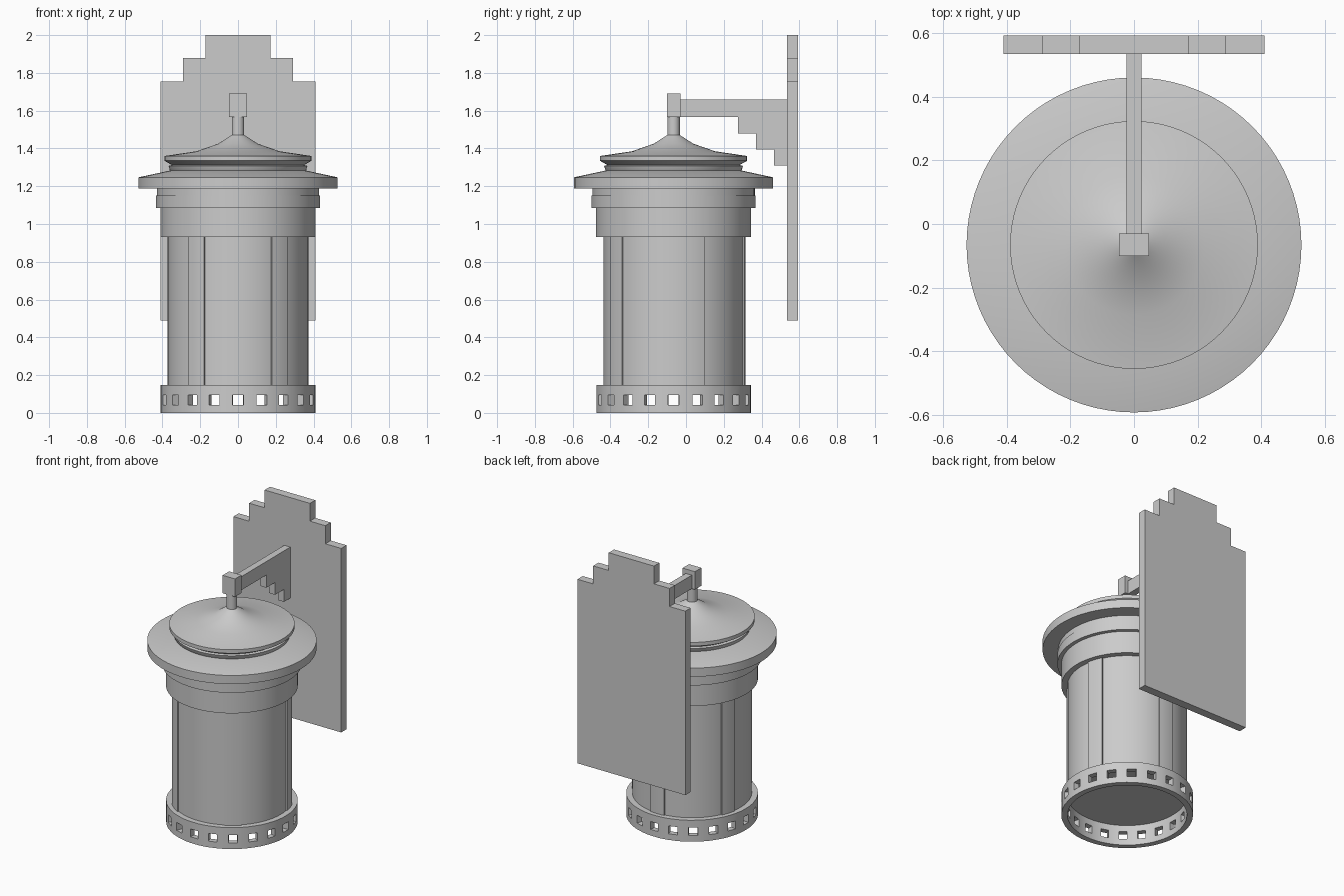
import bpy, bmesh, math

if "Cube" in bpy.data.objects:
    bpy.data.objects.remove(bpy.data.objects["Cube"])

CY = -0.066  # lantern axis sits in front of the wall plate

metal = bpy.data.materials.new("grey_metal")
metal.diffuse_color = (0.6, 0.6, 0.6, 1)
metal.use_nodes = True
metal.node_tree.nodes["Principled BSDF"].inputs["Base Color"].default_value = metal.diffuse_color


def finish(name, bm, smooth=True):
    bmesh.ops.remove_doubles(bm, verts=bm.verts, dist=1e-5)
    bmesh.ops.recalc_face_normals(bm, faces=bm.faces)
    me = bpy.data.meshes.new(name)
    bm.to_mesh(me)
    bm.free()
    me.materials.append(metal)
    ob = bpy.data.objects.new(name, me)
    bpy.context.collection.objects.link(ob)
    if smooth:
        bpy.ops.object.select_all(action='DESELECT')
        ob.select_set(True)
        bpy.context.view_layer.objects.active = ob
        bpy.ops.object.shade_smooth_by_angle(angle=math.radians(25))
    return ob


def polar(r, a, z):
    return (r * math.sin(a), CY - r * math.cos(a), z)


def lathe(name, profile, n=80):
    """Closed solid of revolution from (radius, z) points, bottom to top."""
    bm = bmesh.new()
    rings = [[bm.verts.new(polar(r, 2 * math.pi * i / n, z)) for i in range(n)]
             for r, z in profile]
    for lo, hi in zip(rings, rings[1:]):
        for i in range(n):
            j = (i + 1) % n
            bm.faces.new((lo[i], lo[j], hi[j], hi[i]))
    bm.faces.new(rings[0])
    bm.faces.new(rings[-1])
    return finish(name, bm)


def cell_ring(name, r0, r1, angles, zs, solid):
    """Hollow ring of cells; solid(i, k) decides which cells are filled."""
    bm = bmesh.new()
    n, m = len(angles), len(zs) - 1

    def filled(i, k):
        return 0 <= k < m and solid(i % n, k)

    def quad(*pts):
        bm.faces.new([bm.verts.new(polar(*p)) for p in pts])

    for i in range(n):
        a, b = angles[i], angles[(i + 1) % n]
        for k in range(m):
            if not filled(i, k):
                continue
            c, d = zs[k], zs[k + 1]
            for r in (r0, r1):
                quad((r, a, c), (r, b, c), (r, b, d), (r, a, d))
            for di, t in ((-1, a), (1, b)):
                if not filled(i + di, k):
                    quad((r0, t, c), (r1, t, c), (r1, t, d), (r0, t, d))
            for dk, z in ((-1, c), (1, d)):
                if not filled(i, k + dk):
                    quad((r0, a, z), (r1, a, z), (r1, b, z), (r0, b, z))
    return finish(name, bm)


def prism(name, outline, axis, lo, hi):
    """Extrude a 2D outline along x (outline in y, z) or y (outline in x, z)."""
    bm = bmesh.new()

    def at(t):
        return [bm.verts.new((t, u, v) if axis == 'x' else (u, t, v))
                for u, v in outline]
    A, B = at(lo), at(hi)
    bm.faces.new(A)
    bm.faces.new(B)
    for i in range(len(A)):
        j = (i + 1) % len(A)
        bm.faces.new((A[i], A[j], B[j], B[i]))
    return finish(name, bm, smooth=False)


# Base ring pierced by twenty square windows
half = 0.07
step = math.radians(18)
angles = [s * step + o for s in range(20)
          for o in (-half, half, half + (step - 2 * half) / 3,
                    half + (step - 2 * half) * 2 / 3)]
cell_ring("base_ring", 0.372, 0.41, angles, (0, 0.042, 0.096, 0.147),
          lambda i, k: not (i % 4 == 0 and k == 1))

# Glass cylinder and five raised upright bars
lathe("glass_cylinder", [(0.372, 0.14), (0.372, 0.94)])
w = math.radians(15.7)
angles = [math.radians(36 + 72 * s) - w / 2 + w * o / 4
          for s in range(5) for o in range(5)]
cell_ring("upright_bars", 0.36, 0.38, angles, (0.145, 0.932),
          lambda i, k: i % 5 < 4)

# Collar, band and wide brim
lathe("collar_and_brim", [
    (0.41, 0.932), (0.41, 1.085), (0.435, 1.085), (0.435, 1.15), (0.43, 1.15),
    (0.43, 1.188), (0.527, 1.188), (0.527, 1.247), (0.36, 1.283)])

# Domed lid with a grooved neck
lathe("lid", [
    (0.35, 1.27), (0.36, 1.283), (0.368, 1.308), (0.35, 1.312), (0.36, 1.318),
    (0.39, 1.335), (0.39, 1.36), (0.22, 1.385), (0.105, 1.425), (0.035, 1.47)])

# Stem and square knob
lathe("stem", [(0.033, 1.46), (0.033, 1.57)], 32)
prism("knob", [(-0.1, 1.567), (-0.03, 1.567), (-0.03, 1.69), (-0.1, 1.69)],
      'x', -0.047, 0.047)

# Arm with stepped bracket
prism("arm_bracket", [
    (-0.032, 1.567), (0.275, 1.567), (0.275, 1.48), (0.37, 1.48), (0.37, 1.395),
    (0.466, 1.395), (0.466, 1.31), (0.536, 1.31), (0.536, 1.66), (-0.032, 1.66)],
    'x', -0.023, 0.023)

# Stepped wall plate
side = [(0.41, 0.49), (0.41, 1.754), (0.29, 1.754), (0.29, 1.878),
        (0.172, 1.878), (0.172, 2.0)]
prism("wall_plate", side + [(-x, z) for x, z in reversed(side)], 'y', 0.535, 0.593)
